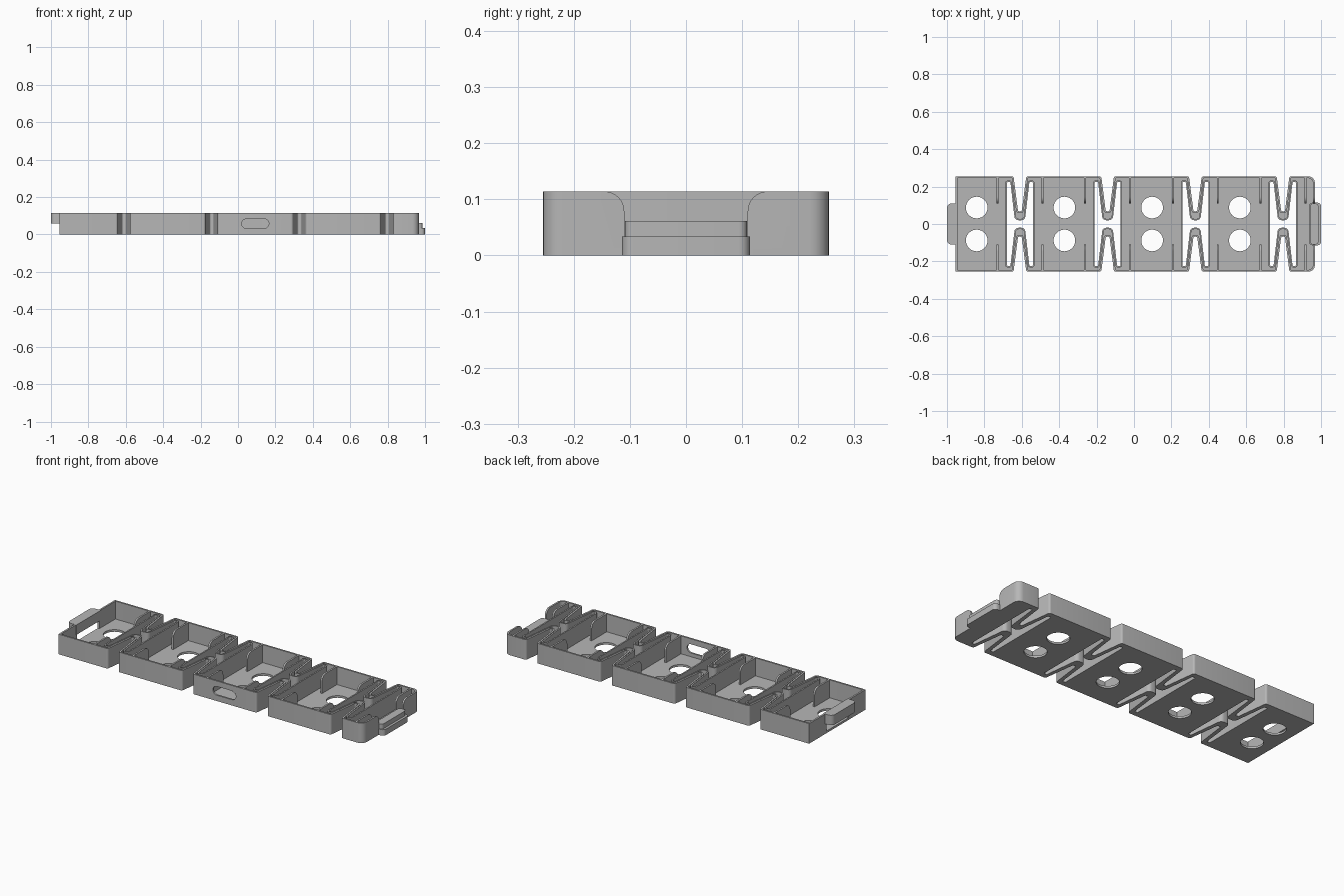
import bpy, bmesh, math
from mathutils import Vector, Matrix

old = bpy.data.objects.get("Cube")
if old:
    bpy.data.objects.remove(old, do_unlink=True)

grey = bpy.data.materials.new("plain_grey")
grey.use_nodes = True
grey.diffuse_color = (0.47, 0.47, 0.47, 1)
grey.node_tree.nodes["Principled BSDF"].inputs["Base Color"].default_value = (0.47, 0.47, 0.47, 1)

HEIGHT, FLOOR, WALL = 0.114, 0.012, 0.01
HALF, LEFT, RIGHT = 0.255, -0.955, 0.967
PITCH = 0.469
springs = [-0.61 + PITCH * i for i in range(4)]
# Local profile axes to world axes for each extrusion direction
AXES = {
    "z": Matrix.Identity(4),
    "x": Matrix(((0, 0, 1, 0), (1, 0, 0, 0), (0, 1, 0, 0), (0, 0, 0, 1))),
    "y": Matrix(((1, 0, 0, 0), (0, 0, 1, 0), (0, 1, 0, 0), (0, 0, 0, 1))),
}


def rounded(points, steps=6):
    """Closed loop from (x, y, radius) corners."""
    loop, n = [], len(points)
    for i, (x, y, r) in enumerate(points):
        p = Vector((x, y))
        if r == 0:
            loop.append(p)
            continue
        a = (Vector(points[i - 1][:2]) - p).normalized()
        b = (Vector(points[(i + 1) % n][:2]) - p).normalized()
        half = a.angle(b) / 2
        centre = p + (a + b).normalized() * (r / math.sin(half))
        start = p + a * (r / math.tan(half)) - centre
        end = p + b * (r / math.tan(half)) - centre
        sweep = start.angle_signed(end)
        for k in range(steps + 1):
            loop.append(centre + Matrix.Rotation(-sweep * k / steps, 2) @ start)
    return loop


def offset(loop, d):
    """Shift a counter-clockwise loop inward by d."""
    out, n = [], len(loop)
    for i, p in enumerate(loop):
        a = (p - loop[i - 1]).normalized()
        b = (loop[(i + 1) % n] - p).normalized()
        na, nb = Vector((-a.y, a.x)), Vector((-b.y, b.x))
        out.append(p + (na + nb) * (d / (1 + na.dot(nb))))
    return out


def box(x0, x1, y0, y1, r=0.0):
    return rounded([(x0, y0, r), (x1, y0, r), (x1, y1, r), (x0, y1, r)])


def circle(x, y, r, n=32):
    return [Vector((x + r * math.cos(2 * math.pi * k / n),
                    y + r * math.sin(2 * math.pi * k / n))) for k in range(n)]


def prism(name, loops, low, high, axis="z"):
    """Extrude filled outlines, nested outlines become holes."""
    curve = bpy.data.curves.new(name, "CURVE")
    curve.dimensions, curve.fill_mode = "2D", "BOTH"
    curve.extrude = (high - low) / 2
    for loop in loops:
        s = curve.splines.new("POLY")
        s.points.add(len(loop) - 1)
        for pt, p in zip(s.points, loop):
            pt.co = (p.x, p.y, 0, 1)
        s.use_cyclic_u = True
    temp = bpy.data.objects.new(name + "_curve", curve)
    bpy.context.collection.objects.link(temp)
    dg = bpy.context.evaluated_depsgraph_get()
    mesh = bpy.data.meshes.new_from_object(temp.evaluated_get(dg))
    bpy.data.objects.remove(temp, do_unlink=True)
    bpy.data.curves.remove(curve)
    mesh.transform(AXES[axis] @ Matrix.Translation((0, 0, (low + high) / 2)))
    bm = bmesh.new()
    bm.from_mesh(mesh)
    bmesh.ops.remove_doubles(bm, verts=bm.verts, dist=0.0002)
    bmesh.ops.recalc_face_normals(bm, faces=bm.faces)
    bm.to_mesh(mesh)
    bm.free()
    mesh.materials.clear()
    mesh.materials.append(grey)
    ob = bpy.data.objects.new(name, mesh)
    bpy.context.collection.objects.link(ob)
    return ob


def cut(target, cutter):
    cutter.hide_render = True
    mod = target.modifiers.new("cut", "BOOLEAN")
    mod.operation, mod.solver, mod.object = "DIFFERENCE", "EXACT", cutter
    bpy.context.view_layer.objects.active = target
    bpy.ops.object.modifier_apply(modifier=mod.name)
    bpy.data.objects.remove(cutter, do_unlink=True)


# Strip outline with tapered notches at every spring
def notch(c, side):
    return [(c - side * sx * w, side * y, r) for sx, w, y, r in (
        (-1, 0.034, HALF, 0.012), (-1, 0.010, 0.068, 0.008),
        (1, 0.010, 0.068, 0.008), (1, 0.034, HALF, 0.012))]


corners = [(LEFT, -HALF, 0)]
for c in springs:
    corners += notch(c, -1)
corners += [(RIGHT, -HALF, 0.035), (RIGHT, HALF, 0.035)]
for c in reversed(springs):
    corners += notch(c, 1)
corners += [(LEFT, HALF, 0)]
# Keep each notch running in the same direction as the outline
fixed = []
for i in range(len(corners)):
    fixed.append(corners[i])
for start in [1 + 4 * i for i in range(4)] + [19 + 4 * i for i in range(4)]:
    group = fixed[start:start + 4]
    if (group[0][0] < group[3][0]) != (start < 19):
        fixed[start:start + 4] = group[::-1]
outline = rounded(fixed)


# Spring opening between the folded arms
def slot(c):
    upper = [(0.07, 0.225, 0.007), (0.051, 0.225, 0.007), (0.027, 0.02, 0.022),
             (-0.027, 0.02, 0.022), (-0.051, 0.225, 0.007), (-0.07, 0.225, 0.007)]
    lower = [(-x, -y, r) for x, y, r in upper]
    return rounded([(c + x, y, r) for x, y, r in upper + lower])


slots = [slot(c) for c in springs]
holes = [circle(c - 0.231, y, 0.058) for c in springs for y in (-0.088, 0.088)]
parts = [prism("floor_plate", [outline] + slots + holes, 0, FLOOR)]

# Outer wall with end opening, latch window and side slot
outer = prism("outer_wall", [outline, offset(outline, WALL)], 0.001, HEIGHT)
flare = [Vector((0.11 + 0.035 * (1 - math.cos(a)), HEIGHT - 0.035 + 0.035 * math.sin(a)))
         for a in [math.pi / 2 * k / 8 for k in range(9)]]
gap = [Vector((0.11, FLOOR))] + flare
gap_mirror = [Vector((-p.x, p.y)) for p in reversed(gap)]
top = HEIGHT + 0.02
mouth = gap + [Vector((0.145, top)), Vector((-0.145, top))] + gap_mirror
cut(outer, prism("end_cutter", [mouth], RIGHT - 0.03, RIGHT + 0.03, "x"))
cut(outer, prism("window_cutter", [box(-0.1, 0.1, FLOOR, 0.06)], LEFT - 0.03, LEFT + 0.03, "x"))
cut(outer, prism("slot_cutter", [box(0.02, 0.165, 0.033, 0.083, 0.0245)],
                 -HALF - 0.03, -HALF + 0.03, "y"))
parts.append(outer)

# Thin walls around the spring openings and flared cross walls
side = HALF - 0.002
cross = [Vector((-side, FLOOR / 2)), Vector((side, FLOOR / 2)), Vector((side, HEIGHT))]
cross += list(reversed(gap)) + list(reversed(gap_mirror)) + [Vector((-side, HEIGHT))]
for i, (c, loop) in enumerate(zip(springs, slots), 1):
    parts.append(prism(f"spring_wall_{i}", [loop, offset(loop, -0.008)], 0.001, HEIGHT))
    for label, x in (("right", c - 0.125), ("left", c + 0.115)):
        parts.append(prism(f"cross_wall_{i}_{label}", [cross], x, x + WALL, "x"))

# Latch tab on one end, stepped catch on the other
parts.append(prism("latch_tab", [rounded([
    (-1, -0.11, 0.025), (-0.942, -0.11, 0), (-0.942, 0.11, 0), (-1, 0.11, 0.025)])],
    0.058, HEIGHT))
parts.append(prism("catch_base", [box(0.935, 1.0, -0.114, 0.114, 0.02)], 0, 0.034))
parts.append(prism("catch_step", [box(0.94, 0.986, -0.109, 0.109, 0.015)], 0.03, 0.061))

for ob in parts:
    bpy.ops.object.select_all(action="DESELECT")
    ob.select_set(True)
    bpy.context.view_layer.objects.active = ob
    bpy.ops.object.shade_smooth_by_angle(angle=math.radians(30))
